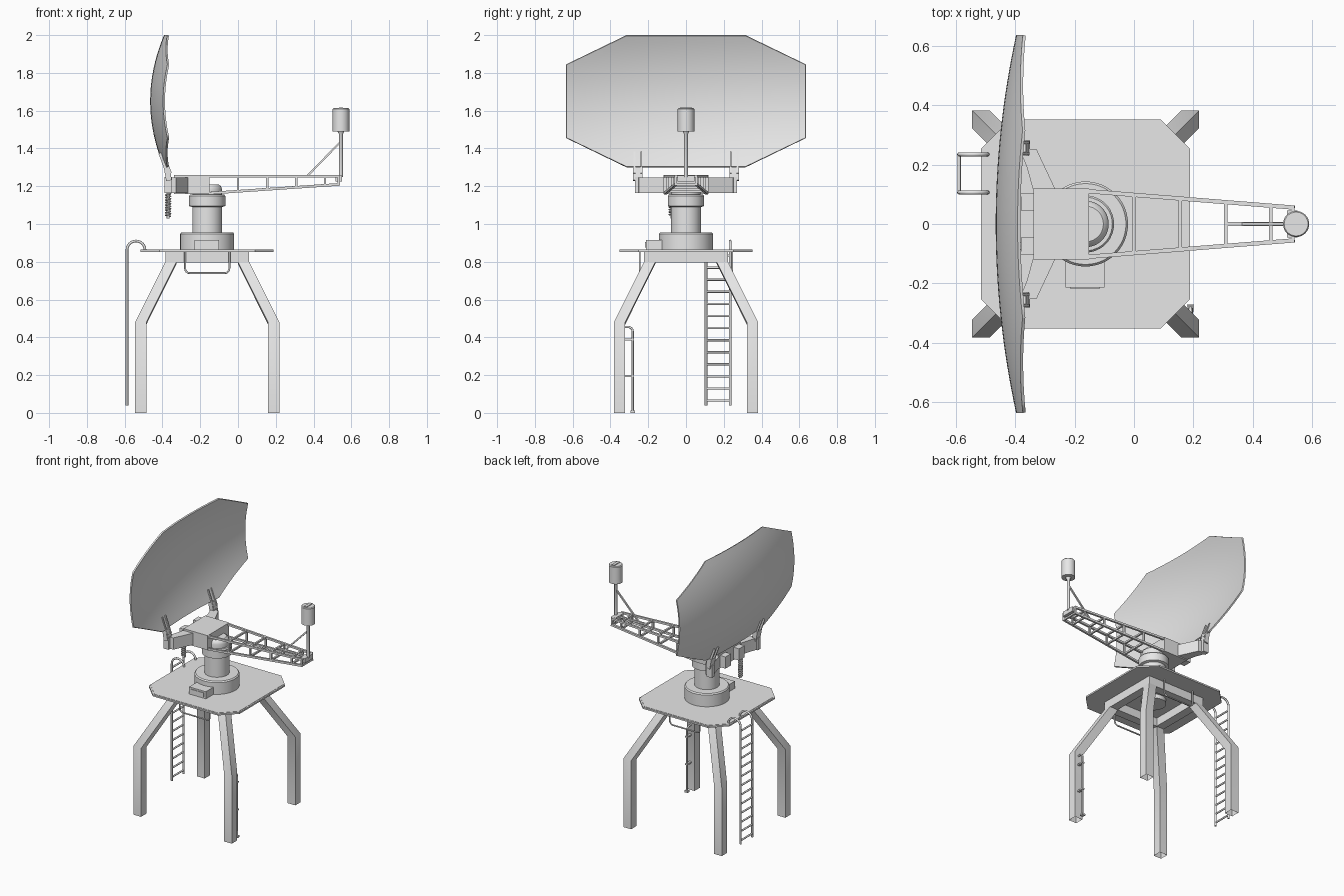
import bpy, bmesh, math
from mathutils import Vector

if "Cube" in bpy.data.objects:
    bpy.data.objects.remove(bpy.data.objects["Cube"])

grey = bpy.data.materials.new("light_grey")
grey.diffuse_color = (0.8, 0.8, 0.8, 1)
grey.use_nodes = True
grey.node_tree.nodes["Principled BSDF"].inputs["Base Color"].default_value = grey.diffuse_color
CX = -0.163                      # axis of the tower


def finish(name, bm, recalc=True):
    if recalc:
        bmesh.ops.recalc_face_normals(bm, faces=bm.faces[:])
    for f in bm.faces:
        f.smooth = True
    for e in bm.edges:
        e.smooth = len(e.link_faces) == 2 and e.calc_face_angle(0) < 0.6
    me = bpy.data.meshes.new(name)
    bm.to_mesh(me)
    bm.free()
    me.materials.append(grey)
    ob = bpy.data.objects.new(name, me)
    bpy.context.collection.objects.link(ob)
    return ob


def loft(bm, rings, cap0=True, cap1=True):
    vs = [[bm.verts.new(p) for p in r] for r in rings]
    n = len(vs[0])
    for a, b in zip(vs, vs[1:]):
        for i in range(n):
            bm.faces.new((a[i], a[(i + 1) % n], b[(i + 1) % n], b[i]))
    if cap0:
        bm.faces.new(vs[0][::-1])
    if cap1:
        bm.faces.new(vs[-1])


def prism(bm, pts, z0, z1):
    loft(bm, [[(x, y, z) for x, y in pts] for z in (z0, z1)])


def box(bm, x0, x1, y0, y1, z0, z1):
    prism(bm, [(x0, y0), (x1, y0), (x1, y1), (x0, y1)], z0, z1)


def lathe(bm, x, y, prof, n=40):
    loft(bm, [[(x + r * math.cos(2 * math.pi * i / n), y + r * math.sin(2 * math.pi * i / n), z)
               for i in range(n)] for r, z in prof])


def bar(bm, p, q, w, h):
    """Rectangular beam from p to q; w is the sideways width."""
    p, q = Vector(p), Vector(q)
    d = (q - p).normalized()
    up = Vector((0, 0, 1)) if abs(d.z) < 0.95 else Vector((1, 0, 0))
    s = d.cross(up).normalized()
    t = s.cross(d)
    loft(bm, [[c + s * (a * w / 2) + t * (b * h / 2)
               for a, b in ((-1, -1), (1, -1), (1, 1), (-1, 1))] for c in (p, q)])


def tubes(name, paths, r):
    cu = bpy.data.curves.new(name, 'CURVE')
    cu.dimensions, cu.bevel_depth, cu.bevel_resolution = '3D', r, 2
    cu.use_fill_caps = True
    for pts in paths:
        sp = cu.splines.new('POLY')
        sp.points.add(len(pts) - 1)
        for s, p in zip(sp.points, pts):
            s.co = (*p, 1)
        sp.use_smooth = True
    cu.materials.append(grey)
    ob = bpy.data.objects.new(name, cu)
    bpy.context.collection.objects.link(ob)
    bpy.ops.object.select_all(action='DESELECT')
    ob.select_set(True)
    bpy.context.view_layer.objects.active = ob
    bpy.ops.object.convert(target='MESH')


def arc(cx, cz, r, a0, a1, n=6):
    return [(cx + r * math.cos(math.radians(a0 + (a1 - a0) * i / n)),
             cz + r * math.sin(math.radians(a0 + (a1 - a0) * i / n))) for i in range(n + 1)]


def octagon(h, c):
    return [(CX + x, y) for x, y in ((h, c - h), (h, h - c), (h - c, h), (c - h, h),
                                     (-h, h - c), (-h, c - h), (c - h, -h), (h - c, -h))]


# four bent legs
bm = bmesh.new()
for sx in (-1, 1):
    for sy in (-1, 1):
        rings = []
        for a, b, z0, z1 in ((0.322, 0.382, 0, 0), (0.322, 0.382, 0.468, 0.48), (0.162, 0.222, 0.79, 0.80)):
            rings.append([(CX + sx * u, sy * v, z1 if u == b or v == b else z0)
                          for u, v in ((a, a), (b, a), (b, b), (a, b))])
        loft(bm, rings, cap0=False)
finish("legs", bm)

# square frame under the deck, with the bearing housing
bm = bmesh.new()
for s in (-1, 1):
    a, b = sorted((s * 0.162, s * 0.222))
    box(bm, CX - 0.222, CX + 0.222, a, b, 0.795, 0.855)
    box(bm, CX + a, CX + b, -0.162, 0.162, 0.795, 0.855)
lathe(bm, CX, 0, [(0.08, 0.825), (0.08, 0.855)], 32)
finish("deck_frame", bm)

# deck plate with a thin raised tread panel
bm = bmesh.new()
prism(bm, octagon(0.352, 0.1), 0.853, 0.864)
prism(bm, octagon(0.342, 0.096), 0.864, 0.866)
finish("deck", bm)

# turning pedestal
bm = bmesh.new()
lathe(bm, CX, 0, [(0.143, 0.864), (0.143, 0.948), (0.136, 0.956), (0.079, 0.956), (0.079, 1.09),
                  (0.096, 1.095), (0.096, 1.148), (0.09, 1.156), (0.078, 1.156), (0.078, 1.185),
                  (0.073, 1.2), (0.06, 1.21)], 48)
finish("pedestal", bm)

# control box on the deck
bm = bmesh.new()
box(bm, -0.23, -0.10, -0.213, -0.12, 0.864, 0.916)
box(bm, -0.215, -0.115, -0.217, -0.213, 0.875, 0.905)
finish("control_box", bm)

# head box and swept side arms
bm = bmesh.new()
box(bm, -0.338, -0.152, -0.12, 0.12, 1.158, 1.26)
for s in (-1, 1):
    prism(bm, [(x, s * y) for x, y in ((-0.265, 0.118), (-0.327, 0.25), (-0.385, 0.255), (-0.36, 0.19),
                                       (-0.34, 0.118))], 1.165, 1.247)
    box(bm, -0.38, -0.335, s * 0.075 - 0.03, s * 0.075 + 0.03, 1.165, 1.247)
finish("head_and_arms", bm)

# dish brackets with forked prongs
bm = bmesh.new()
for s in (-1, 1):
    y = s * 0.255
    box(bm, -0.39, -0.35, y - 0.016, y + 0.016, 1.165, 1.25)
    bar(bm, (-0.365, y, 1.23), (-0.378, y, 1.30), 0.05, 0.03)
    for t in (-0.018, 0.018):
        bar(bm, (-0.365, y + t, 1.265), (-0.407, y + t, 1.378), 0.009, 0.03)
finish("dish_brackets", bm)

# eight-sided curved dish
bm = bmesh.new()
bmesh.ops.create_grid(bm, x_segments=32, y_segments=20, size=1)
for v in bm.verts:
    v.co.x *= 0.635
    v.co.y *= 0.35
for sx in (-1, 1):
    for sy in (-1, 1):
        bmesh.ops.bisect_plane(bm, geom=bm.verts[:] + bm.edges[:] + bm.faces[:],
                               plane_co=(sx * 0.315, sy * 0.35, 0),
                               plane_no=(sx * 0.155, sy * 0.32, 0), clear_outer=True)
for v in bm.verts:
    y, z = v.co.x, v.co.y
    v.co = (-0.465 + 0.17 * y * y + 0.6 * z * z, y, 1.65 + z)
dish = finish("dish", bm, False)
mod = dish.modifiers.new("thickness", 'SOLIDIFY')
mod.thickness, mod.offset = 0.01, 1

# tapered truss boom
def half(x):
    return 0.11 - 0.055 * (x + 0.152) / 0.692

def low(x):
    return 1.163 + 0.047 * (x + 0.152) / 0.692

bm = bmesh.new()
X0, X1, TOP = -0.155, 0.54, 1.252
for s in (-1, 1):
    bar(bm, (X0, s * half(X0), TOP), (X1, s * half(X1), TOP), 0.014, 0.014)
    bar(bm, (X0, s * half(X0), low(X0)), (X1, s * half(X1), low(X1)), 0.014, 0.014)
for x in (0.0, 0.155, 0.308, 0.46, 0.534):
    for z in (TOP, low(x)):
        bar(bm, (x, -half(x), z), (x, half(x), z), 0.012, 0.012)
    for s in (-1, 1):
        bar(bm, (x, s * half(x), low(x)), (x, s * half(x), TOP), 0.012, 0.012)
bar(bm, (0.308, 0, TOP), (0.54, 0, TOP), 0.012, 0.012)
box(bm, 0.515, 0.55, -0.045, 0.045, 1.225, 1.258)
finish("boom", bm)

# feed horn on its pole and brace
bm = bmesh.new()
lathe(bm, 0.545, 0, [(0.01, 1.25), (0.01, 1.475), (0.018, 1.49), (0.044, 1.49), (0.044, 1.608),
                     (0.04, 1.613)], 32)
box(bm, 0.535, 0.555, -0.033, 0.033, 1.613, 1.618)
bar(bm, (0.365, 0, TOP), (0.543, 0, 1.435), 0.01, 0.01)
finish("feed_horn", bm)

# coil spring hanging from the head
SX, SY = -0.37, -0.075
coil = [(SX + 0.013 * math.cos(i * math.pi / 6), SY + 0.013 * math.sin(i * math.pi / 6),
         1.04 + 0.12 * i / 108) for i in range(109)]
tubes("coil_spring", [coil], 0.004)
tubes("spring_rod", [[(SX, SY, 1.03), (SX, SY, 1.17)]], 0.008)

# ladder with hooped handrails
rail = [(-0.588, 0.04)] + arc(-0.540, 0.862, 0.048, 180, 0, 12) + [(-0.492, 0.86)]
tubes("ladder_rails", [[(x, y, z) for x, z in rail] for y in (0.106, 0.234)], 0.007)
tubes("ladder_rungs", [[(-0.588, 0.106, 0.065 + 0.064 * i), (-0.588, 0.234, 0.065 + 0.064 * i)]
                       for i in range(13)], 0.006)

# rounded hoops below the deck
hoop = [(CX - 0.117, 0.855)] + arc(CX - 0.092, 0.765, 0.025, 180, 270) \
    + arc(CX + 0.092, 0.765, 0.025, 270, 360) + [(CX + 0.117, 0.855)]
tubes("deck_hoops", [[(x, y, z) for x, z in hoop] for y in (-0.245, 0.245)], 0.005)

# cable pipe beside one leg, with clips
pipe = [(-0.282, 0.0)] + arc(-0.307, 0.43, 0.025, 0, 90) + [(-0.33, 0.455)]
tubes("cable_pipe", [[(0.19, y, z) for y, z in pipe]], 0.006)
bm = bmesh.new()
for z in (0.195, 0.388):
    box(bm, 0.182, 0.198, -0.325, -0.274, z - 0.005, z + 0.005)
box(bm, 0.178, 0.202, -0.294, -0.270, 0, 0.012)
finish("pipe_clips", bm)
